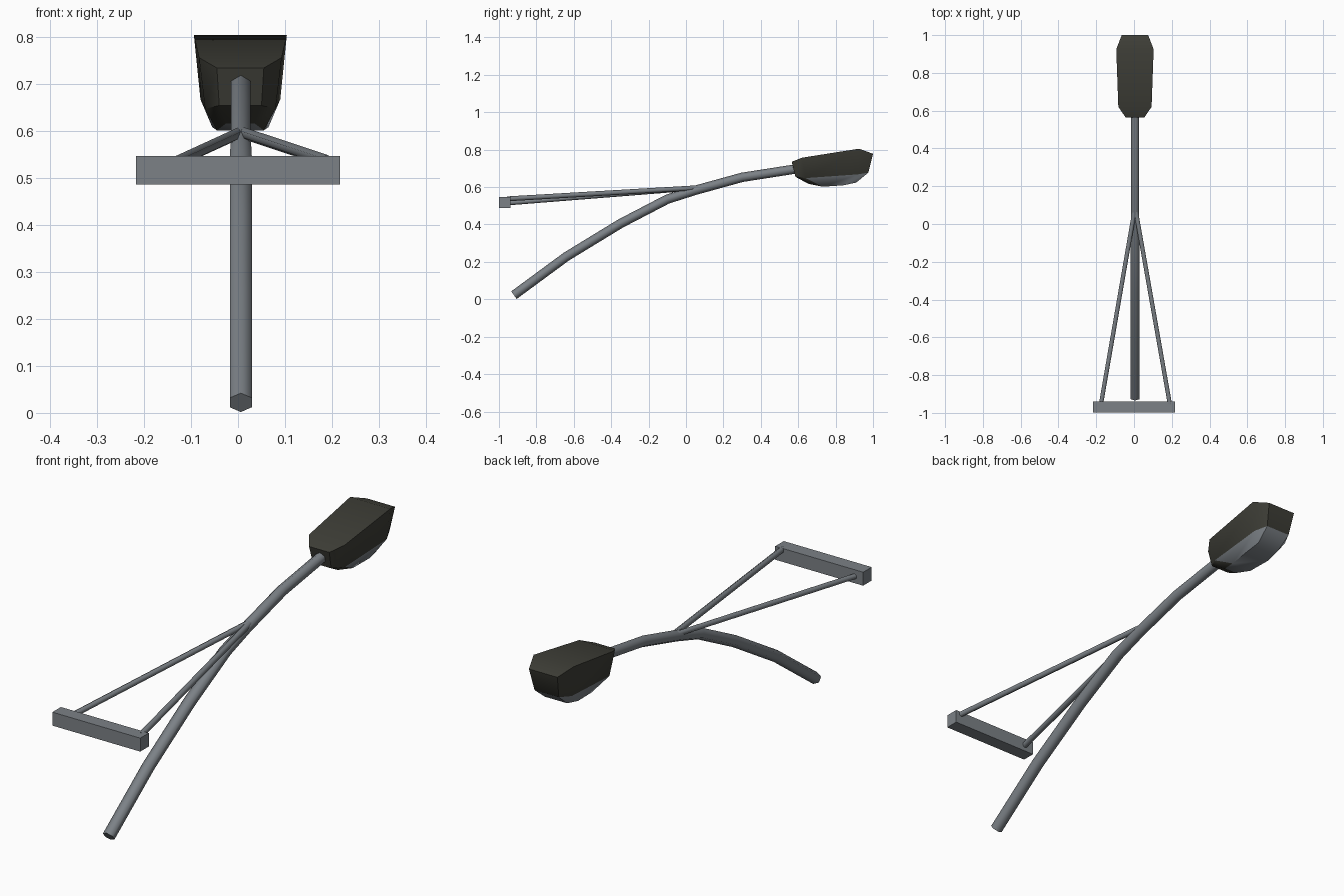
import bpy, bmesh, math
from mathutils import Vector

if "Cube" in bpy.data.objects:
    bpy.data.objects.remove(bpy.data.objects["Cube"])


def material(name, rgb):
    m = bpy.data.materials.new(name)
    m.diffuse_color = (*rgb, 1)
    m.use_nodes = True
    m.node_tree.nodes["Principled BSDF"].inputs["Base Color"].default_value = m.diffuse_color
    return m


steel = material("grey metal", (0.20, 0.22, 0.24))
olive = material("dark olive", (0.048, 0.048, 0.038))


def finish(name, bm, mats, angle=50):
    bmesh.ops.recalc_face_normals(bm, faces=bm.faces)
    me = bpy.data.meshes.new(name)
    bm.to_mesh(me)
    bm.free()
    ob = bpy.data.objects.new(name, me)
    bpy.context.collection.objects.link(ob)
    for m in mats:
        me.materials.append(m)
    bpy.ops.object.select_all(action='DESELECT')
    ob.select_set(True)
    bpy.context.view_layer.objects.active = ob
    bpy.ops.object.shade_smooth_by_angle(angle=math.radians(angle))
    return ob


def skin(bm, rings):
    """Bridge equal rings of points and cap both ends."""
    vs = [[bm.verts.new(p) for p in r] for r in rings]
    n = len(vs[0])
    for a, b in zip(vs, vs[1:]):
        for i in range(n):
            j = (i + 1) % n
            bm.faces.new((a[i], a[j], b[j], b[i]))
    bm.faces.new(vs[0])
    bm.faces.new(vs[-1])


def tube(name, path, radii, sides, angle=65, turn=0.5):
    """Faceted bar along a path; radii are (half width, half height)."""
    bm = bmesh.new()
    pts = [Vector(p) for p in path]
    rings = []
    for k, p in enumerate(pts):
        d = (pts[min(k + 1, len(pts) - 1)] - pts[max(k - 1, 0)]).normalized()
        side = d.cross(Vector((0, 0, 1))).normalized()
        up = side.cross(d)
        w, h = radii[k]
        ring = []
        for i in range(sides):
            t = 2 * math.pi * (i + turn) / sides
            ring.append(p + side * w * math.cos(t) + up * h * math.sin(t))
        rings.append(ring)
    skin(bm, rings)
    return finish(name, bm, [steel], angle)


# curved main shaft
shaft = [(-0.92, 0.022), (-0.64, 0.228), (-0.35, 0.405), (-0.10, 0.535),
         (0.05, 0.583), (0.30, 0.652), (0.64, 0.705)]
tube("curved_shaft", [(0.006, y, z) for y, z in shaft],
     [(0.027, 0.025)] * 4 + [(0.024, 0.025)] * 3, 6)

# two diagonal stay rods, the left one set slightly lower
for name, x, z in (("left_rod", -0.175, 0.515), ("right_rod", 0.19, 0.537)):
    tube(name, [(x, -0.955, z), (0.006, 0.09, 0.598)], [(0.013, 0.013)] * 2, 6)

# square cross handle
r = 0.03 * math.sqrt(2)
tube("cross_handle", [(-0.217, -0.969, 0.517), (0.217, -0.969, 0.517)],
     [(r, r)] * 2, 4, 100).data.shade_smooth()
bpy.ops.object.shade_smooth_by_angle(angle=math.radians(89))

# block head: stacked elongated octagons of (y, z, half width)
levels = [
    [(0.655, 0.617, 0.03), (0.73, 0.602, 0.05), (0.84, 0.609, 0.06), (0.91, 0.624, 0.055)],
    [(0.585, 0.655, 0.045), (0.64, 0.648, 0.075), (0.92, 0.668, 0.085), (0.975, 0.677, 0.06)],
    [(0.565, 0.735, 0.05), (0.62, 0.757, 0.088), (0.925, 0.805, 0.099), (1.0, 0.778, 0.07)],
]
bm = bmesh.new()
cx = 0.005
skin(bm, [[(cx + w, y, z) for y, z, w in lv] +
          [(cx - w, y, z) for y, z, w in reversed(lv)] for lv in levels])
# split the non-flat caps into strips across the head
for f in [f for f in bm.faces if len(f.verts) == 8]:
    v = list(f.verts)
    bm.faces.remove(f)
    for i in range(3):
        bm.faces.new((v[i], v[i + 1], v[6 - i], v[7 - i]))
bmesh.ops.recalc_face_normals(bm, faces=bm.faces)
# underside is bare metal
for f in bm.faces:
    f.normal_update()
    if f.normal.z < -0.3 and f.calc_center_median().y > 0.66:
        f.material_index = 1
finish("block_head", bm, [olive, steel], 45)
